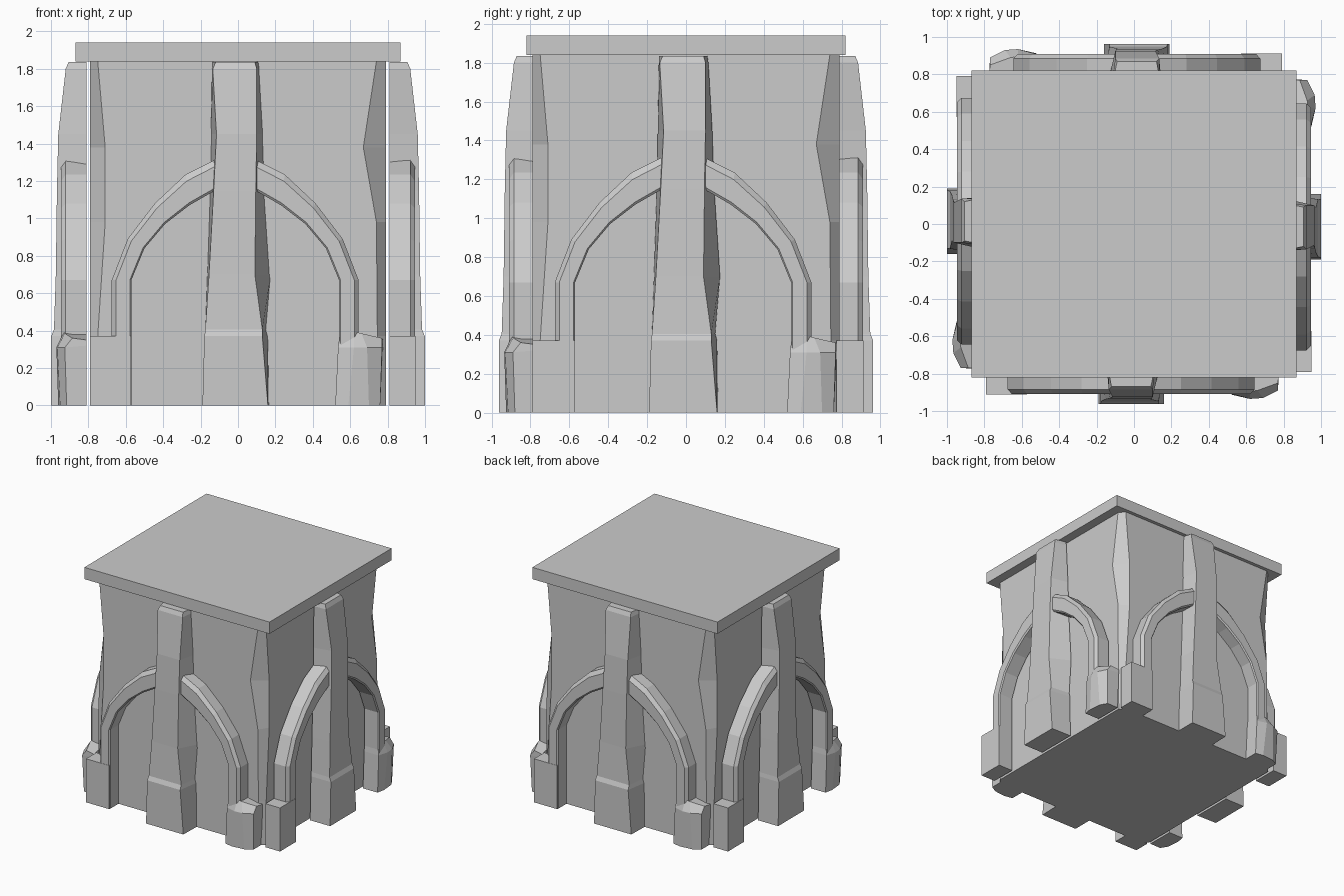
import bpy, bmesh
from math import pi
from mathutils import Matrix

if "Cube" in bpy.data.objects:
    bpy.data.objects.remove(bpy.data.objects["Cube"])


def loft(name, rings):
    """Skin a list of equal-length point rings and cap both ends."""
    bm = bmesh.new()
    vs = [[bm.verts.new(p) for p in r] for r in rings]
    n = len(rings[0])
    for a, b in zip(vs, vs[1:]):
        for i in range(n):
            j = (i + 1) % n
            bm.faces.new((a[i], a[j], b[j], b[i]))
    bm.faces.new(vs[0])
    bm.faces.new(vs[-1])
    bmesh.ops.recalc_face_normals(bm, faces=bm.faces)
    me = bpy.data.meshes.new(name)
    bm.to_mesh(me)
    bm.free()
    return me


def place(name, mesh, matrix=Matrix()):
    ob = bpy.data.objects.new(name, mesh)
    ob.matrix_world = matrix
    bpy.context.collection.objects.link(ob)
    return ob


def rect(x0, x1, y0, y1, z):
    return [(x0, y0, z), (x1, y0, z), (x1, y1, z), (x0, y1, z)]


# Top slab
place("top_slab", loft("top_slab", [rect(-.87, .87, -.82, .82, z) for z in (1.84, 1.94)]))

# Core block with worn, chamfered corners: (z, right edge, left edge) per face
W = .79
core = []
for z, r, l in [(0, .75, .75), (.37, .745, .75), (.98, .74, .71),
                (1.38, .67, .71), (1.84, .74, .75)]:
    ring = []
    for k in range(4):
        for x, y in ((-l, -W), (r, -W)):
            for _ in range(k):
                x, y = -y, x
            ring.append((x, y, z))
    core.append(ring)
place("core_block", loft("core_block", core))

# The side parts below are modelled on the front face
BACK = -.775

# Buttress: (z, front left, front right, back left, back right, depth)
buttress = loft("buttress", [
    [(bl, BACK, z), (fl, -d, z), (fr, -d, z), (br, BACK, z)]
    for z, fl, fr, bl, br, d in [
        (0, -.19, .16, -.19, .165, .963), (.37, -.18, .13, -.18, .16, .963),
        (.405, -.175, .13, -.175, .15, .948), (.70, -.155, .09, -.165, .175, .938),
        (1.15, -.13, .095, -.15, .145, .932), (1.45, -.115, .10, -.145, .135, .925),
        (1.80, -.135, .10, -.14, .115, .885), (1.835, -.12, .09, -.14, .11, .87)]])

# Pointed arch band: inner and outer outline of the left half, mirrored about CX
CX = -.015
half = [((-.57, 0), (-.675, 0)), ((-.57, .67), (-.675, .67)), ((-.50, .84), (-.59, .89)),
        ((-.39, .97), (-.445, 1.08)), ((-.26, 1.07), (-.28, 1.235)),
        ((-.13, 1.145), (-.13, 1.31)), ((CX, 1.18), (CX, 1.35))]
flip = lambda p: (2 * CX - p[0], p[1])
stations = half + [(flip(a), flip(b)) for a, b in reversed(half[:-1])]
section = [(0, BACK), (0, -.90), (.08, -.91), (.78, -.91), (1, -.885), (1, BACK)]
arch = loft("arch_band", [
    [(a[0] + (b[0] - a[0]) * t, y, a[1] + (b[1] - a[1]) * t) for t, y in section]
    for a, b in stations])

# Plain foot on the left, worn foot with sloped shoulders on the right
left_foot = loft("left_foot", [rect(-.79, -.572, -.912, BACK, z) for z in (0, .37)])
right_foot = loft("right_foot", [
    [(.52, BACK, 0), (.52, -.912, 0), (.59, -.925, 0), (.70, -.915, 0),
     (.76, -.88, 0), (.76, BACK, 0)],
    [(.535, BACK, .31), (.535, -.912, .31), (.62, -.935, .31), (.69, -.93, .31),
     (.77, -.89, .31), (.775, BACK, .32)],
    [(.545, BACK, .40), (.545, -.895, .40), (.62, -.895, .395), (.66, -.89, .385),
     (.77, -.85, .36), (.775, BACK, .35)]])

# Repeat on all four faces; the left and right sets sit slightly further out
for k, side in enumerate(("front", "right", "back", "left")):
    m = Matrix.Rotation(k * pi / 2, 4, 'Z') @ Matrix.Translation((0, -.036 * (k % 2), 0))
    for me in (buttress, arch, left_foot, right_foot):
        place(f"{side}_{me.name}", me, m)
